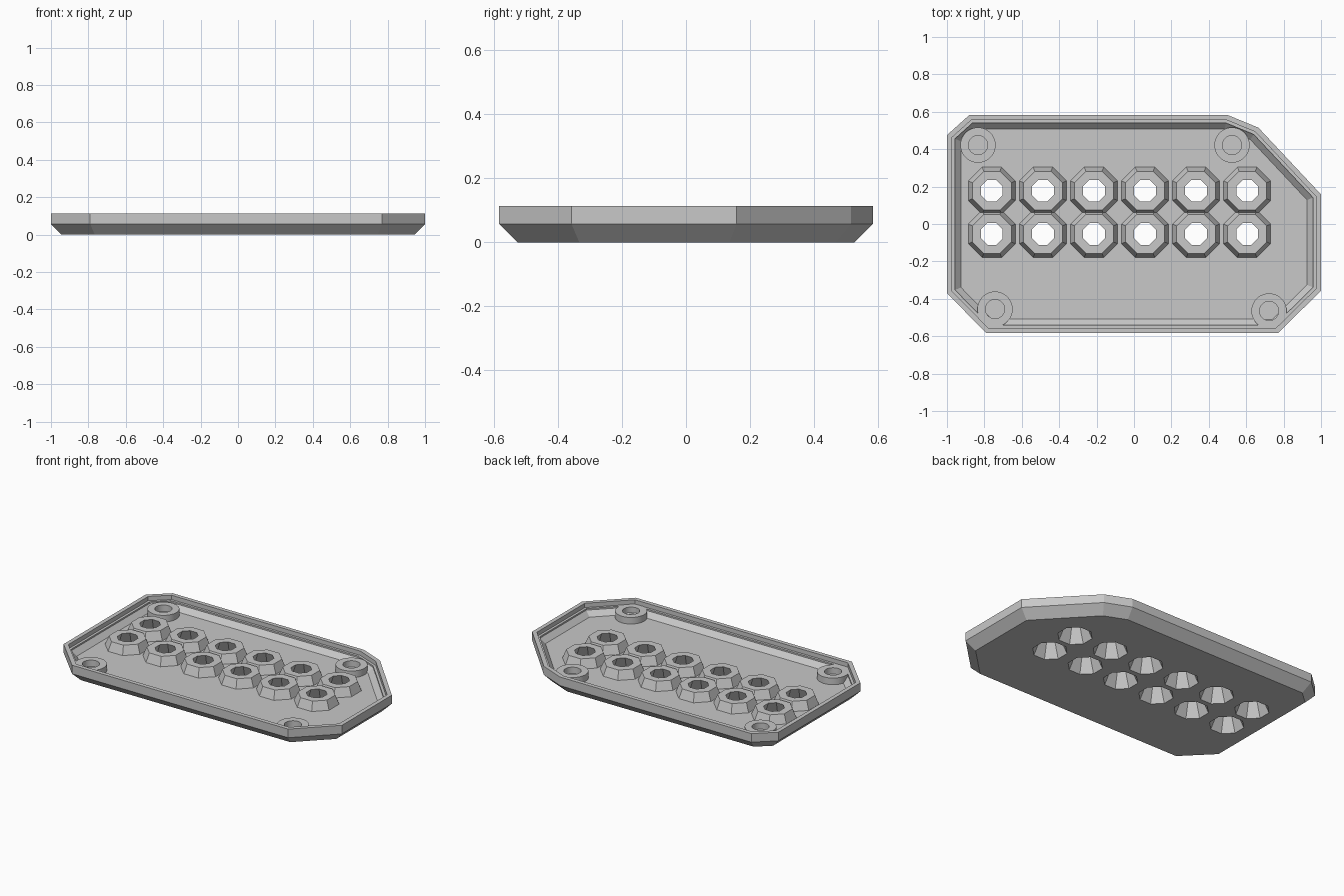
import bpy, bmesh, math
from mathutils import Vector

if "Cube" in bpy.data.objects:
    bpy.data.objects.remove(bpy.data.objects["Cube"], do_unlink=True)

GREY = (0.58, 0.58, 0.58, 1)
mat = bpy.data.materials.new("light grey")
mat.use_nodes = True
mat.diffuse_color = GREY
mat.node_tree.nodes["Principled BSDF"].inputs["Base Color"].default_value = GREY

FLOOR, STEP, RIM = 0.043, 0.085, 0.113


def inset(points, d):
    """Move every edge of a counter-clockwise outline inward by d."""
    result = []
    for i, p in enumerate(points):
        a = (p - points[i - 1]).normalized()
        b = (points[(i + 1) % len(points)] - p).normalized()
        na, nb = Vector((-a.y, a.x)), Vector((-b.y, b.x))
        result.append(p + (na + nb) * d / (1 + na.dot(nb)))
    return result


def ngon(cx, cy, apothem, sides):
    r = apothem / math.cos(math.pi / sides)
    angles = [(i + 0.5) * 2 * math.pi / sides for i in range(sides)]
    return [Vector((cx + r * math.cos(a), cy + r * math.sin(a))) for a in angles]


def loft(bm, sections, cap_start=False, cap_end=False):
    """Bridge a series of (outline, height) loops with quads."""
    rings = [[bm.verts.new((p.x, p.y, z)) for p in pts] for pts, z in sections]
    for low, high in zip(rings, rings[1:]):
        for i in range(len(low)):
            j = (i + 1) % len(low)
            bm.faces.new((low[i], low[j], high[j], high[i]))
    if cap_start:
        bm.faces.new(rings[0][::-1])
    if cap_end:
        bm.faces.new(rings[-1])


def finish(name, bm):
    mesh = bpy.data.meshes.new(name)
    bm.to_mesh(mesh)
    bm.free()
    mesh.materials.append(mat)
    obj = bpy.data.objects.new(name, mesh)
    bpy.context.collection.objects.link(obj)
    return obj


# Tray: chamfered outside, stepped rim, chamfered inside
outline = [Vector(p) for p in (
    (-0.79, -0.583), (0.77, -0.583), (1, -0.357), (1, 0.158), (0.665, 0.515),
    (0.5, 0.583), (-0.88, 0.583), (-1, 0.475), (-1, -0.37))]
profile = [(0.057, 0), (0, 0.057), (0, RIM), (0.027, RIM), (0.027, STEP),
           (0.043, STEP), (0.043, 0.075), (0.075, FLOOR)]
bm = bmesh.new()
loft(bm, [(inset(outline, d), z) for d, z in profile], True, True)
tray = finish("tray", bm)

# Octagonal openings in a grid of six by two
centres = [(-0.76 + 0.273 * c, y) for y in (0.178, -0.053) for c in range(6)]


def hole_apothem(z):
    return 0.098 - 0.4 * z


bm = bmesh.new()
for x, y in centres:
    loft(bm, [(ngon(x, y, hole_apothem(z), 8), z) for z in (-0.02, 0.07)], True, True)
cutter = finish("hole_cutter", bm)
cutter.hide_render = True
cut = tray.modifiers.new("holes", "BOOLEAN")
cut.operation, cut.solver, cut.object = "DIFFERENCE", "EXACT", cutter
bpy.context.view_layer.objects.active = tray
bpy.ops.object.modifier_apply(modifier="holes")
bpy.data.objects.remove(cutter, do_unlink=True)

# Tapered octagonal collars around the openings
for n, (x, y) in enumerate(centres):
    bm = bmesh.new()
    top = 0.1
    loft(bm, [(ngon(x, y, a, 8), z) for a, z in (
        (0.126, FLOOR), (0.104, top), (hole_apothem(top), top),
        (hole_apothem(FLOOR), FLOOR))])
    finish(f"hole_collar_{n + 1}", bm)

# Round screw posts with blind holes
posts = {"back_right": (-0.834, 0.422), "back_left": (0.524, 0.422),
         "front_right": (-0.743, -0.455), "front_left": (0.722, -0.465)}
for name, (x, y) in posts.items():
    bm = bmesh.new()
    top = STEP + 0.001
    loft(bm, [(ngon(x, y, r, 48), z) for r, z in (
        (0.094, FLOOR), (0.094, top), (0.051, top), (0.051, FLOOR + 0.002))],
        cap_end=True)
    post = finish(f"screw_post_{name}", bm)
    bpy.ops.object.select_all(action="DESELECT")
    post.select_set(True)
    bpy.context.view_layer.objects.active = post
    bpy.ops.object.shade_smooth_by_angle(angle=math.radians(30))
